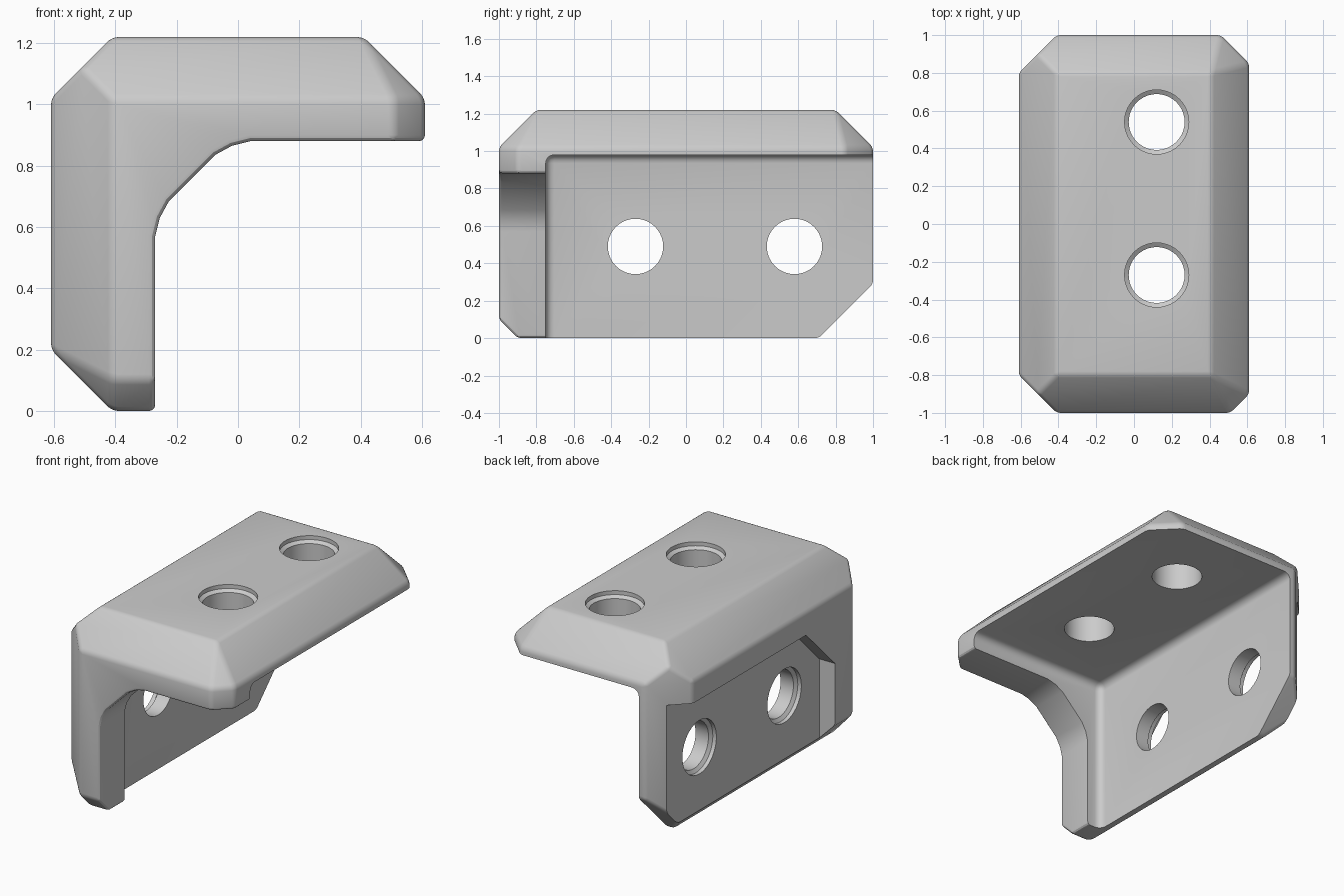
import bpy, bmesh, math
from mathutils import Vector, Matrix

if "Cube" in bpy.data.objects:
    bpy.data.objects.remove(bpy.data.objects["Cube"])

grey = bpy.data.materials.new("light grey")
grey.use_nodes = True
COLOUR = (0.6, 0.6, 0.6, 1)
grey.diffuse_color = COLOUR
grey.node_tree.nodes["Principled BSDF"].inputs["Base Color"].default_value = COLOUR


def make_object(name, bm):
    bmesh.ops.recalc_face_normals(bm, faces=bm.faces)
    mesh = bpy.data.meshes.new(name)
    bm.to_mesh(mesh)
    bm.free()
    obj = bpy.data.objects.new(name, mesh)
    bpy.context.collection.objects.link(obj)
    mesh.materials.append(grey)
    return obj


def box(lo, hi):
    bm = bmesh.new()
    bmesh.ops.create_cube(bm, size=1)
    lo, hi = Vector(lo), Vector(hi)
    for v in bm.verts:
        v.co = (lo + hi) / 2 + v.co * (hi - lo)
    return bm


def prism(points, offset):
    """Extrude a closed polygon of 3D points along an offset."""
    bm = bmesh.new()
    face = bm.faces.new([bm.verts.new(p) for p in points])
    out = bmesh.ops.extrude_face_region(bm, geom=[face])
    moved = [g for g in out["geom"] if isinstance(g, bmesh.types.BMVert)]
    bmesh.ops.translate(bm, verts=moved, vec=offset)
    return bm


def apply(obj, mod):
    bpy.context.view_layer.objects.active = obj
    bpy.ops.object.modifier_apply(modifier=mod.name)


def cut(obj, name, bm):
    cutter = make_object(name, bm)
    cutter.hide_render = True
    mod = obj.modifiers.new("cut", "BOOLEAN")
    mod.operation, mod.solver, mod.object = "DIFFERENCE", "EXACT", cutter
    apply(obj, mod)
    bpy.data.objects.remove(cutter)


# Outer body: a block trimmed by chamfer planes (normal, distance)
PLANES = [
    ((-1, 0, 1), 1.63), ((1, 0, 1), 1.63), ((-1, 0, -1), 0.41),
    ((0, -1, 1), 2.02), ((0, 1, 1), 2.02),
    ((-1, -1, 0), 1.41), ((-1, 1, 0), 1.41),
    ((1, -1, 0), 1.51), ((2, -2, 3), 6.08),
    ((0, -1, -1), 0.9), ((-3, -2, -2), 3.03),
    ((1, 1, 0), 1.46), ((2, 2, 2.5), 5.47),
    ((0, 1, -1), 0.71),
]
body = box((-0.61, -1, 0), (0.61, 1, 1.22))
for normal, d in PLANES:
    n = Vector(normal)
    bmesh.ops.bisect_plane(body, geom=body.verts[:] + body.edges[:] + body.faces[:],
                           dist=1e-5, plane_co=n * d / n.length_squared,
                           plane_no=n, clear_outer=True)
    rim = [e for e in body.edges if e.is_boundary]
    if rim:
        bmesh.ops.holes_fill(body, edges=rim, sides=0)
bmesh.ops.remove_doubles(body, verts=body.verts, dist=1e-3)
bracket = make_object("corner_bracket", body)

# Inner opening with a rounded gusset, symmetric about the corner diagonal
half = [(-0.27, 0.57), (-0.255, 0.63), (-0.225, 0.685)]
profile = [(-0.27, -1)] + half + [(0.61 - z, 0.61 - x) for x, z in reversed(half)]
profile += [(2, 0.88), (2, -1)]
cut(bracket, "opening_cutter", prism([(x, -2, z) for x, z in profile], (0, 4, 0)))

# Soft outer edges
bevel = bracket.modifiers.new("soft_edges", "BEVEL")
bevel.width, bevel.segments = 0.02, 3
bevel.limit_method, bevel.angle_limit = "ANGLE", math.radians(25)
apply(bracket, bevel)

# Deeper inner pocket behind the front flange, with filleted corners
pocket = box((-0.37, -0.75, -1), (2, 2, 0.98))
bmesh.ops.bevel(pocket, geom=pocket.edges[:], offset=0.045, segments=4,
                profile=0.5, affect="EDGES")
cut(bracket, "pocket_cutter", pocket)

# Clipped recess on the outside of the upright leg
recess = [(-0.62, -1), (-0.62, 0.59), (-0.33, 0.88), (2, 0.88), (2, -1)]
cut(bracket, "recess_cutter", prism([(-0.5, y, z) for y, z in recess], (-1, 0, 0)))


def hole(centre, turn):
    """Bolt hole with a countersunk rim, running down local -z from the surface."""
    bm = bmesh.new()
    rings = []
    for radius, z in ((0.148, -0.5), (0.148, -0.04), (0.17, -0.025), (0.17, 0.3)):
        ring = bmesh.ops.create_circle(bm, segments=40, radius=radius,
                                       matrix=Matrix.Translation((0, 0, z)))["verts"]
        rings.append(ring)
    for a, b in zip(rings, rings[1:]):
        for i in range(40):
            j = (i + 1) % 40
            bm.faces.new((a[i], a[j], b[j], b[i]))
    bm.faces.new(rings[0])
    bm.faces.new(rings[-1])
    bm.transform(Matrix.Translation(centre) @ turn)
    return bm


# Two bolt holes in each leg
upright = Matrix.Identity(4)
sideways = Matrix.Rotation(-math.pi / 2, 4, "Y")
for y in (-0.27, 0.54):
    cut(bracket, "top_hole_cutter", hole((0.12, y, 1.22), upright))
for y in (-0.27, 0.58):
    cut(bracket, "side_hole_cutter", hole((-0.5, y, 0.49), sideways))

bpy.ops.object.select_all(action="DESELECT")
bracket.select_set(True)
bpy.context.view_layer.objects.active = bracket
bpy.ops.object.shade_smooth_by_angle(angle=math.radians(28))
